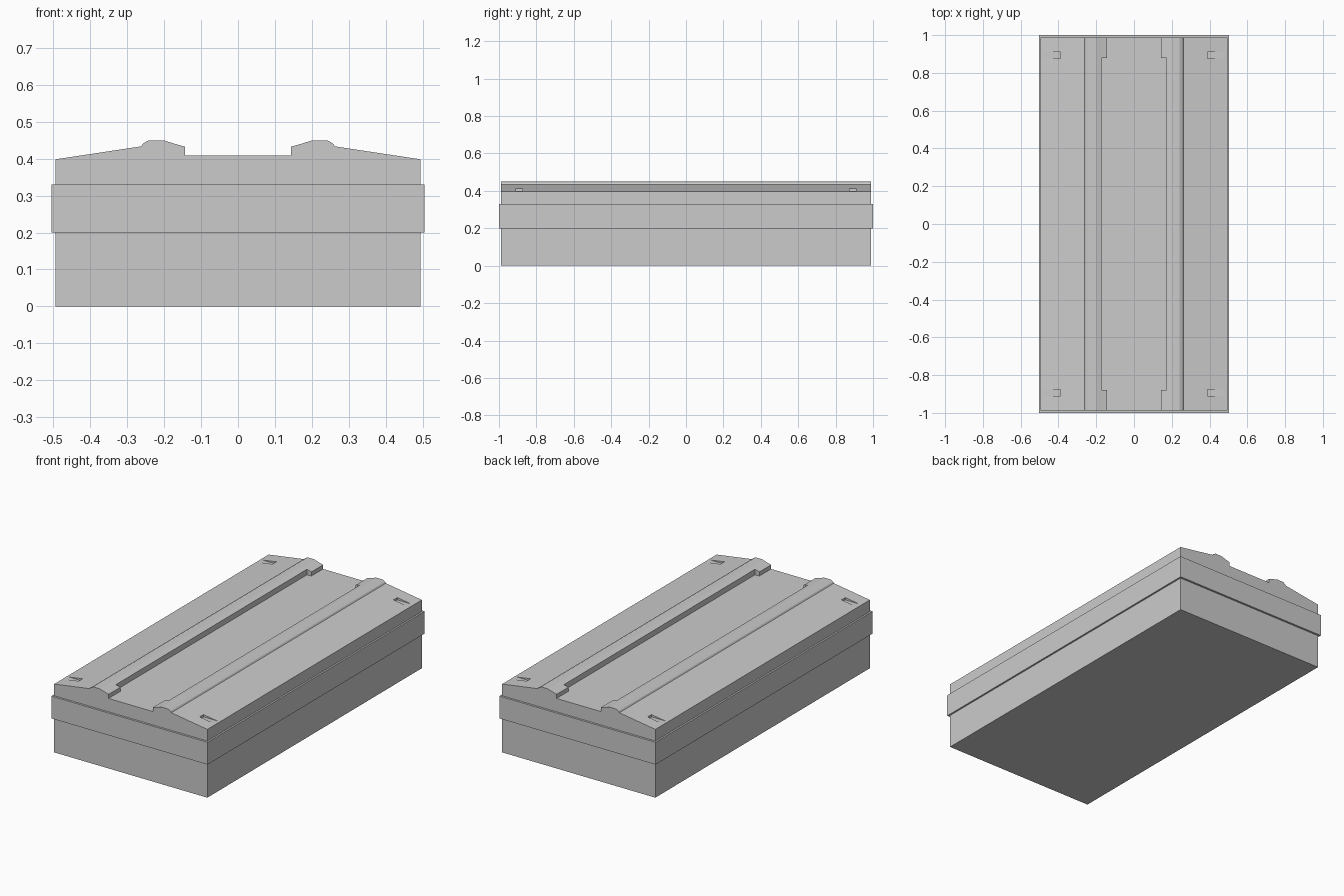
import bpy, bmesh

if "Cube" in bpy.data.objects:
    bpy.data.objects.remove(bpy.data.objects["Cube"])

HX, HY = 0.494, 0.988      # half size of body
BX, BY = 0.504, 1.0        # half size of raised band
DECK = 0.408               # height of the flat centre deck


def prism(name, profile, y0, y1):
    """Extrude an x-z outline along y."""
    bm = bmesh.new()
    face = bm.faces.new([bm.verts.new((x, y0, z)) for x, z in profile])
    ext = bmesh.ops.extrude_face_region(bm, geom=[face])
    verts = [g for g in ext["geom"] if isinstance(g, bmesh.types.BMVert)]
    bmesh.ops.translate(bm, verts=verts, vec=(0, y1 - y0, 0))
    bmesh.ops.recalc_face_normals(bm, faces=bm.faces)
    mesh = bpy.data.meshes.new(name)
    bm.to_mesh(mesh)
    bm.free()
    obj = bpy.data.objects.new(name, mesh)
    bpy.context.collection.objects.link(obj)
    return obj


def box(name, x0, x1, y0, y1, z0, z1):
    return prism(name, [(x0, z0), (x1, z0), (x1, z1), (x0, z1)], y0, y1)


# Lower body and the slightly wider band around it
box("lower_body", -HX, HX, -HY, HY, 0, 0.2)
box("side_band", -BX, BX, -BY, BY, 0.2, 0.33)

# Lid: sloped shoulders, two long ridges and a sunken centre deck
half = [(HX, 0.33), (HX, 0.398), (0.262, 0.433), (0.257, 0.441), (0.242, 0.449),
        (0.20, 0.449), (0.171, 0.44), (0.171, DECK)]
lid = prism("lid", half + [(-x, z) for x, z in reversed(half)], -HY, HY)

# Ridge end tabs that step inward at both ends
for sx in (-1, 1):
    for sy in (-1, 1):
        tab = [(0.171, DECK), (0.143, DECK), (0.143, 0.432), (0.171, 0.44)]
        prism("ridge_end_tab", [(sx * x, z) for x, z in tab], sy * 0.88, sy * HY)

# Small flat-bottomed notches in the shoulders near each corner
for sx in (-1, 1):
    for sy in (-1, 1):
        cutter = box("notch_cutter", sx * 0.39, sx * 0.6, sy * 0.875, sy * 0.91, 0.4, 0.5)
        cutter.hide_render = True
        cutter.hide_set(True)
        cutter.display_type = 'WIRE'
        mod = lid.modifiers.new("notch", 'BOOLEAN')
        mod.operation = 'DIFFERENCE'
        mod.solver = 'EXACT'
        mod.object = cutter
